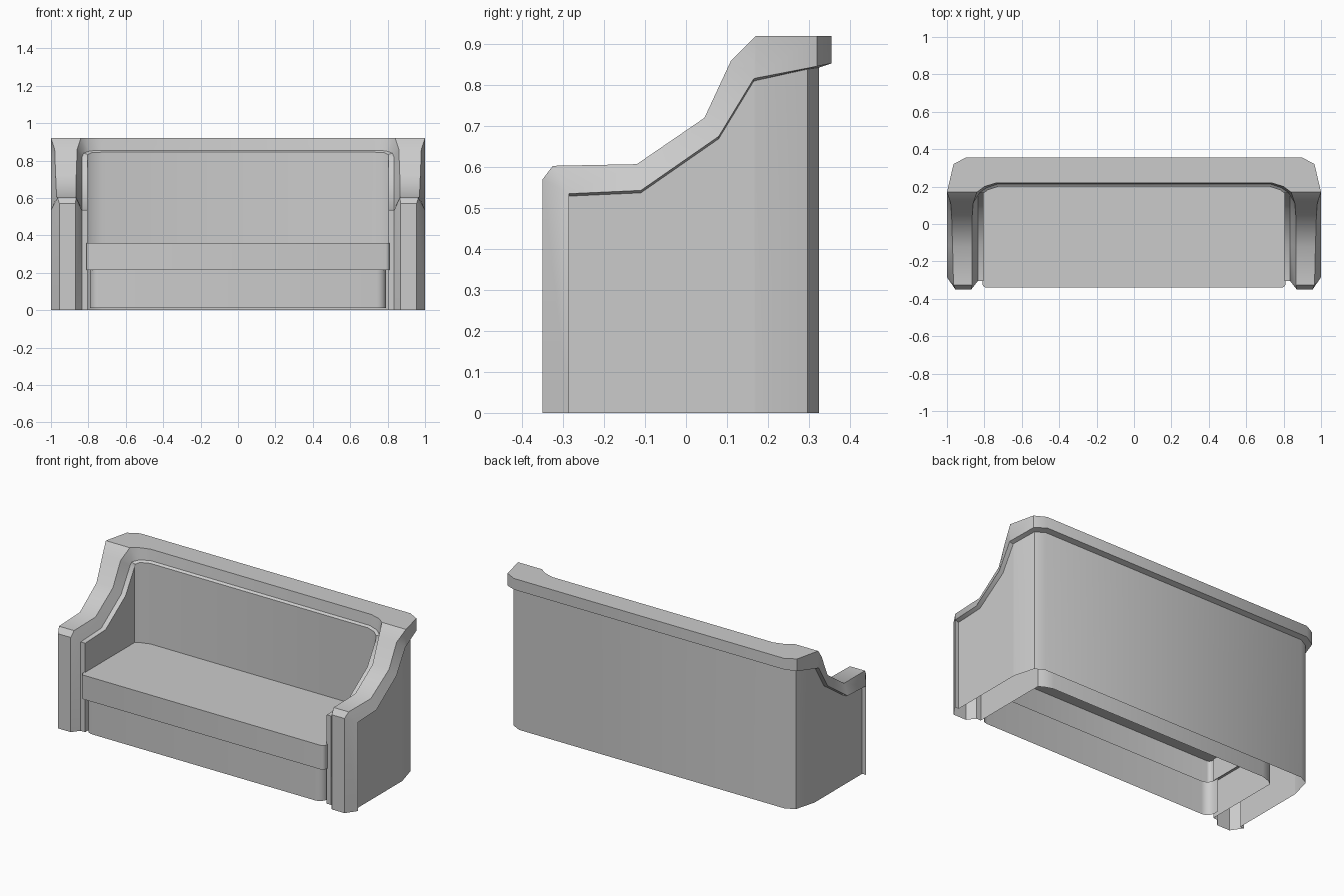
import bpy, bmesh, math

if "Cube" in bpy.data.objects:
    bpy.data.objects.remove(bpy.data.objects["Cube"])


def loft(name, rows, cap=False):
    """Skin between rows of points for the +x half, mirrored to -x."""
    bm = bmesh.new()
    grid = [[bm.verts.new(p) for p in row] for row in rows]
    for r0, r1 in zip(grid, grid[1:]):
        for j in range(len(r0) - 1):
            bm.faces.new((r0[j], r1[j], r1[j + 1], r0[j + 1]))
    if cap:  # flat top across the first points, closed along the centre line
        first = [r[0] for r in grid]
        back = bm.verts.new((0, first[0].co.y, first[0].co.z))
        top = bm.faces.new([back] + first)
        top.normal_update()
        if top.normal.z < 0:
            top.normal_flip()
    bmesh.ops.remove_doubles(bm, verts=bm.verts, dist=1e-5)
    me = bpy.data.meshes.new(name)
    bm.to_mesh(me)
    bm.free()
    ob = bpy.data.objects.new(name, me)
    bpy.context.collection.objects.link(ob)
    m = ob.modifiers.new("mirror", 'MIRROR')
    m.use_clip = True
    bpy.ops.object.select_all(action='DESELECT')
    ob.select_set(True)
    bpy.context.view_layer.objects.active = ob
    bpy.ops.object.modifier_apply(modifier="mirror")
    bpy.ops.object.shade_smooth_by_angle(angle=math.radians(35))
    return ob


# Rail on the arms: outer profile (y, z), lower profile (y, z), top edge x outer / inner
arm = [((-.35, 0), (-.285, 0), .955, .87),
       ((-.35, .57), (-.285, .535), .955, .87),
       ((-.325, .603), (-.285, .535), .965, .865),
       ((-.12, .607), (-.11, .543), .97, .865),
       ((.045, .72), (.08, .675), .975, .865),
       ((.11, .86), (.165, .815), .98, .86)]
stations = []
for (ty, tz), (ly, lz), xo, xi in arm:
    iy = ly - .02 if ly < -.2 else ly
    stations.append([(.975, ly, max(lz - .006, 0)), (1, ly, lz), (xo, ty, tz),
                     (xi, ty, tz), (.835, iy, lz), (.805, iy, lz)])

# Rail around the back corner and along the back
stations += [
    [(.975, .17, .811), (1, .17, .817), (1, .17, .92),
     (.84, .17, .92), (.825, .168, .84), (.803, .166, .832)],
    [(.94, .297, .839), (.965, .32, .846), (.965, .32, .92),
     (.80, .20, .92), (.79, .193, .852), (.78, .182, .843)],
    [(.885, .325, .843), (.90, .355, .853), (.90, .355, .92),
     (.735, .22, .92), (.73, .213, .855), (.725, .20, .845)]]
stations.append([(0, y, z) for x, y, z in stations[-1]])
loft("rail", stations)

# Outer shell hangs from the rail's outer edge, inner lining from its inner edge
loft("outer_shell", [[(s[0][0], s[0][1], 0), s[0]] for s in stations[2:]])
loft("inner_lining", [[s[5], (s[5][0], s[5][1], 0)] for s in stations[2:]])


def front_outline(hx, front, back, r, n=5):
    """Half plan: back of the side, rounded front corner, centre."""
    arc = [(hx - r + r * math.cos(a), front + r - r * math.sin(a))
           for a in (math.pi / 2 * i / n for i in range(n + 1))]
    return [(hx, back)] + arc + [(0, front)]


# Seat and the base panel below it
loft("seat", [[(x, y, .36), (x, y, .215), (x * .975, y + .012, .215)]
              for x, y in front_outline(.81, -.34, .2, .02, 3)], cap=True)
loft("base_panel", [[(x, y, .215), (x, y, .012)]
                    for x, y in front_outline(.792, -.328, -.25, .05)])
